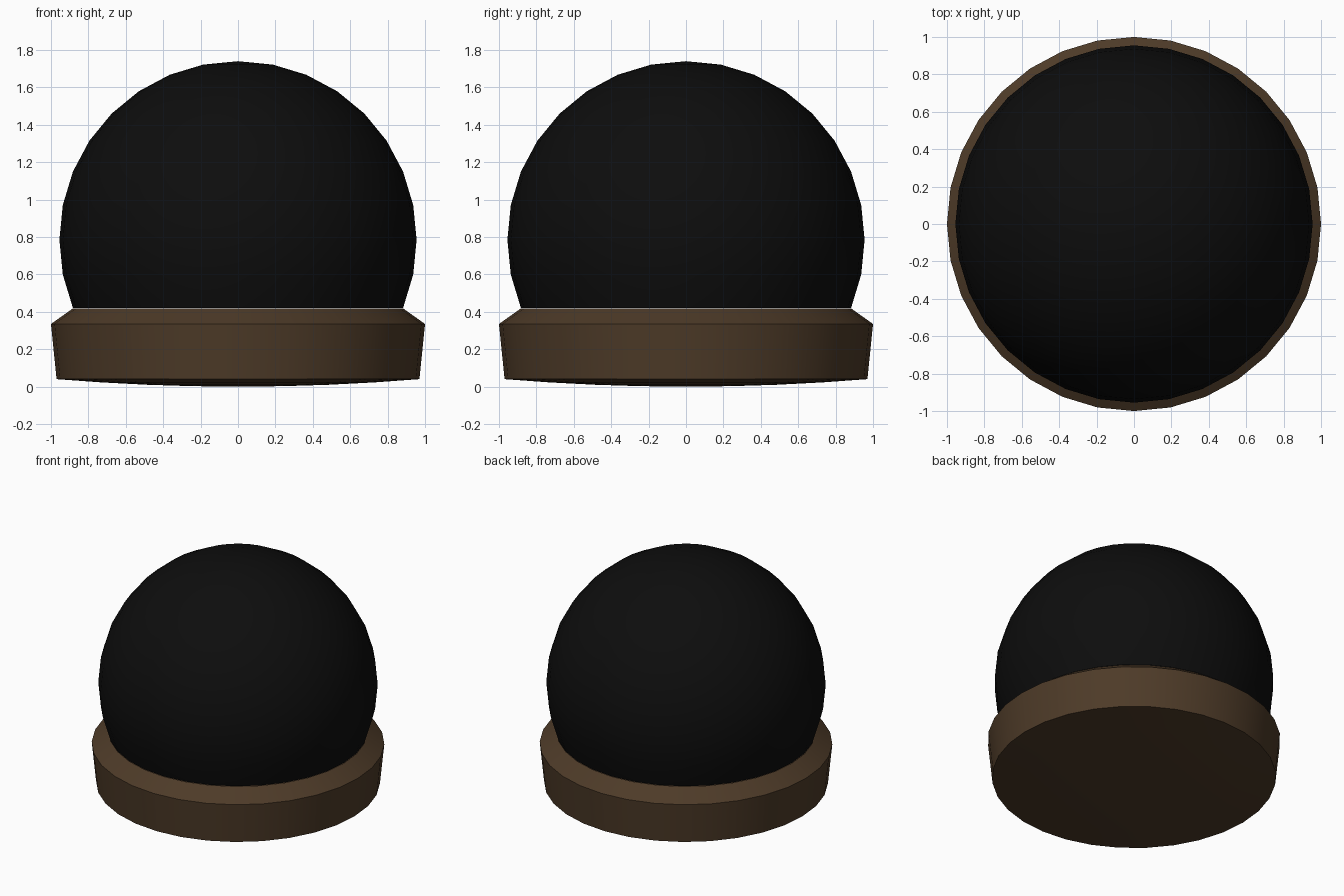
import bpy, bmesh, math

if "Cube" in bpy.data.objects:
    bpy.data.objects.remove(bpy.data.objects["Cube"])

SIDES = 32


def material(name, rgb):
    m = bpy.data.materials.new(name)
    m.diffuse_color = (*rgb, 1)
    m.use_nodes = True
    m.node_tree.nodes["Principled BSDF"].inputs["Base Color"].default_value = m.diffuse_color
    return m


def lathe(name, profile, mat):
    """Revolve (radius, z) points around z; radius 0 makes a pole."""
    bm = bmesh.new()
    rings = []
    for r, z in profile:
        n = SIDES if r > 0 else 1
        rings.append([bm.verts.new((r * math.cos(math.tau * i / SIDES),
                                    r * math.sin(math.tau * i / SIDES), z)) for i in range(n)])
    for a, b in zip(rings, rings[1:]):
        for i in range(SIDES):
            j = (i + 1) % SIDES
            quad = [a[i % len(a)], a[j % len(a)], b[j % len(b)], b[i % len(b)]]
            bm.faces.new(list(dict.fromkeys(quad)))
    bmesh.ops.recalc_face_normals(bm, faces=bm.faces)
    me = bpy.data.meshes.new(name)
    bm.to_mesh(me)
    bm.free()
    me.materials.append(mat)
    ob = bpy.data.objects.new(name, me)
    bpy.context.collection.objects.link(ob)
    bpy.ops.object.select_all(action='DESELECT')
    ob.select_set(True)
    bpy.context.view_layer.objects.active = ob
    bpy.ops.object.shade_smooth_by_angle(angle=math.radians(30))
    return ob


black = material("black_glass", (0.004, 0.004, 0.004))
brown = material("dark_brown_wood", (0.075, 0.043, 0.021))

# Globe: sphere rings from the top pole down into the base
R, CZ = 0.955, 0.785
globe = [(R * math.sin(math.pi * k / 16) if k else 0, CZ + R * math.cos(math.pi * k / 16))
         for k in range(11)]
lathe("globe", globe, black)

# Base: shallow domed underside, flared wall, sloped collar meeting the globe
dome = [(0.97 * t, 0.04 * t * t) for t in (0, 0.25, 0.5, 0.75, 1)]
lathe("base", dome + [(1.0, 0.335), (0.883, 0.418)], brown)
